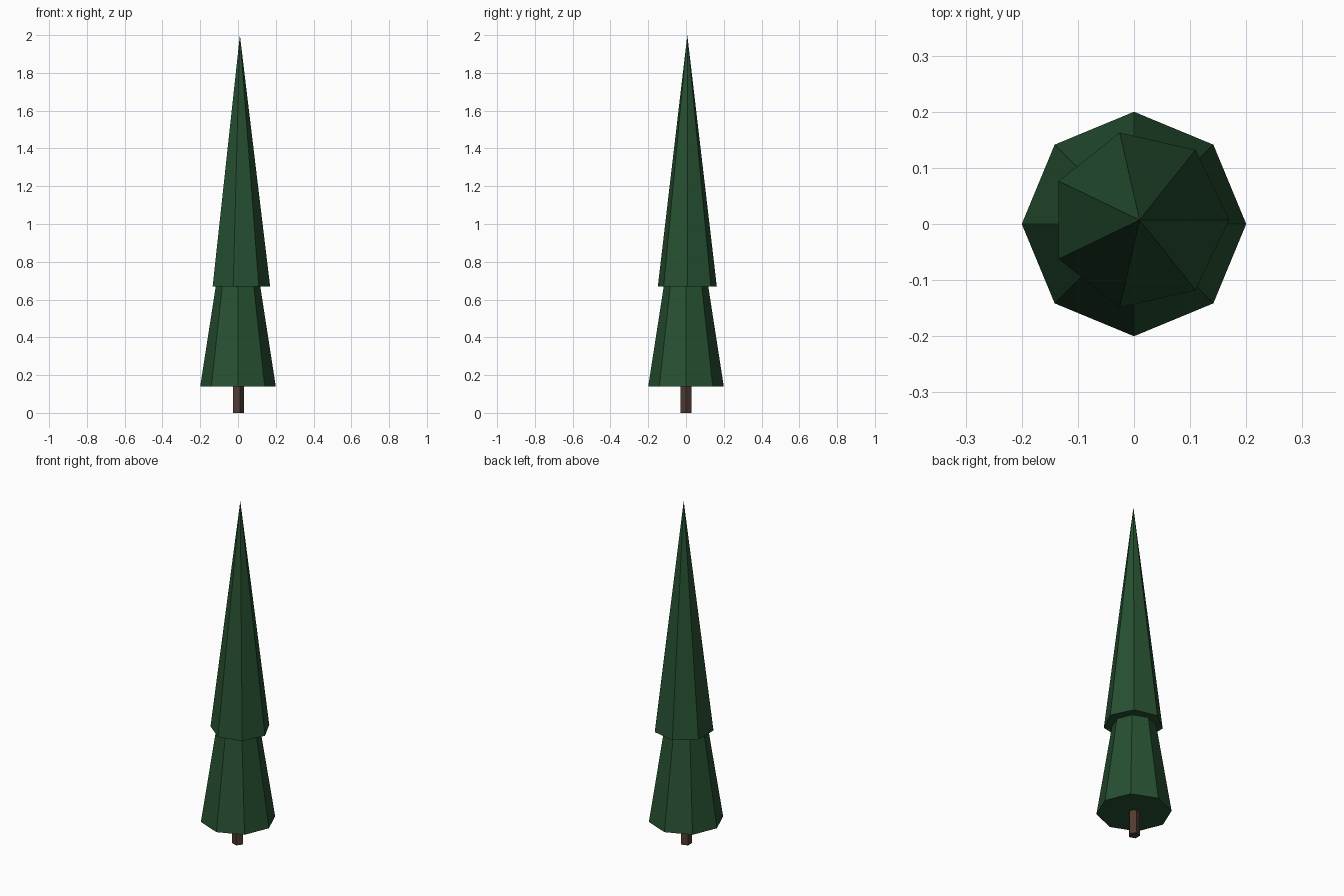
import bpy

cube = bpy.data.objects.get("Cube")
if cube:
    bpy.data.objects.remove(cube, do_unlink=True)


def material(name, colour):
    mat = bpy.data.materials.new(name)
    mat.use_nodes = True
    mat.diffuse_color = colour
    bsdf = next(n for n in mat.node_tree.nodes if n.type == 'BSDF_PRINCIPLED')
    bsdf.inputs["Base Color"].default_value = colour
    return mat


def tier(name, sides, radius, top_radius, bottom, top, mat, x=0, y=0):
    """Flat-sided cone or column with its first corner on the +x side."""
    bpy.ops.mesh.primitive_cone_add(
        vertices=sides, radius1=radius, radius2=top_radius,
        depth=top - bottom, location=(x, y, (bottom + top) / 2))
    obj = bpy.context.object
    obj.name = name
    # Turn the mesh so that a corner points along +x
    obj.rotation_euler.z = -1.5707963
    bpy.ops.object.transform_apply(location=False, rotation=True, scale=False)
    obj.data.materials.append(mat)
    return obj


needles = material("dark green needles", (0.020, 0.080, 0.031, 1))
bark = material("brown bark", (0.080, 0.045, 0.031, 1))

# Trunk
tier("trunk", 5, 0.032, 0.032, 0, 0.2, bark)

# Foliage: wide lower cone, tall upper cone set slightly off centre
tier("lower_foliage", 8, 0.2, 0, 0.14, 1.43, needles)
tier("upper_foliage", 7, 0.16, 0, 0.67, 2, needles, 0.01, 0.007)
